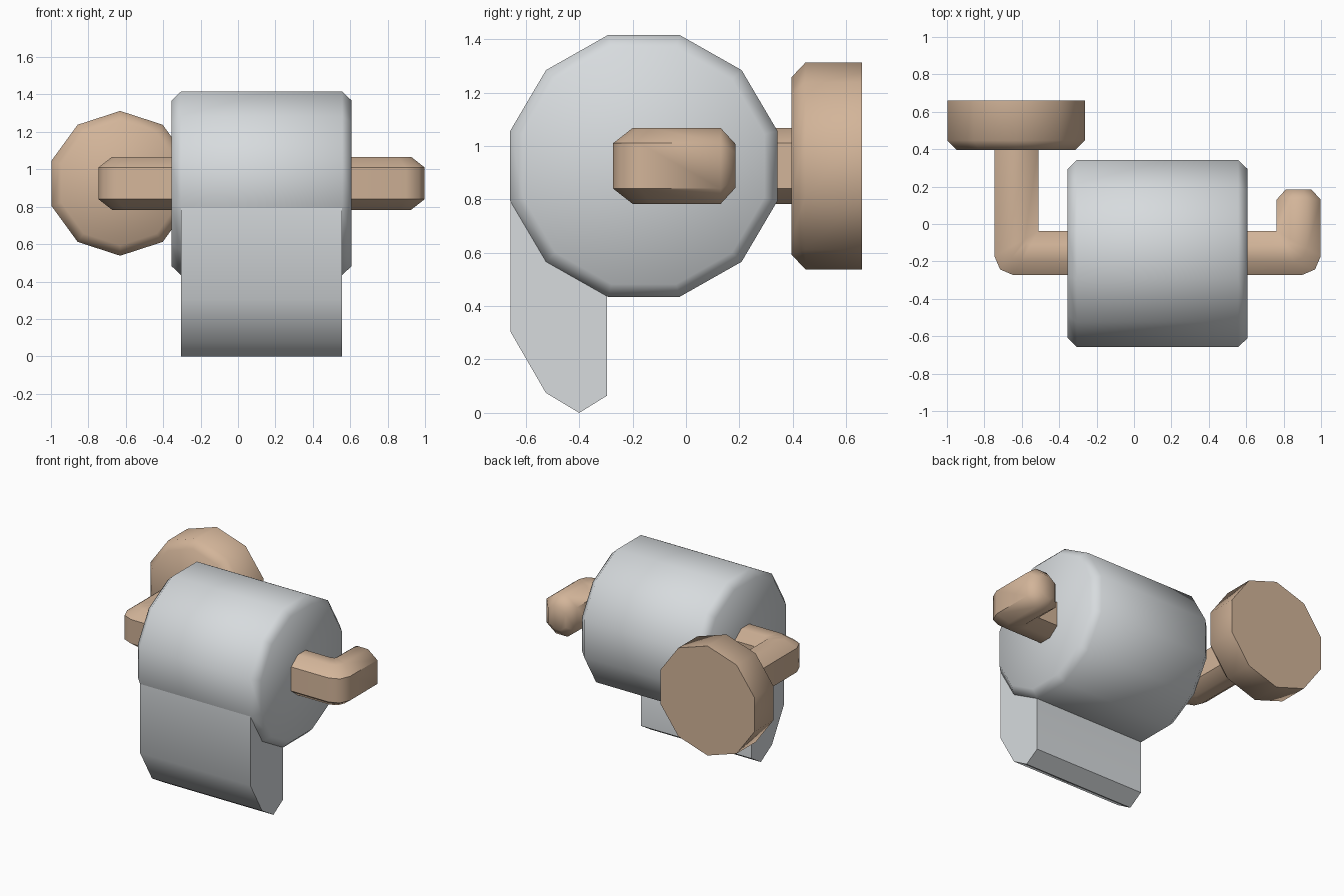
import bpy, bmesh, math

if "Cube" in bpy.data.objects:
    bpy.data.objects.remove(bpy.data.objects["Cube"])


def material(name, rgb):
    m = bpy.data.materials.new(name)
    m.diffuse_color = (*rgb, 1)
    m.use_nodes = True
    m.node_tree.nodes["Principled BSDF"].inputs["Base Color"].default_value = m.diffuse_color
    return m


PAPER = material("paper grey", (0.68, 0.71, 0.73))
WOOD = material("tan metal", (0.65, 0.46, 0.32))


def loft(name, rings, mat, angle=50):
    """Skin a list of equally sized point rings and cap both ends."""
    bm = bmesh.new()
    vs = [[bm.verts.new(p) for p in ring] for ring in rings]
    n = len(vs[0])
    for a, b in zip(vs, vs[1:]):
        for i in range(n):
            j = (i + 1) % n
            bm.faces.new((a[i], a[j], b[j], b[i]))
    bm.faces.new(vs[0])
    bm.faces.new(vs[-1])
    bmesh.ops.remove_doubles(bm, verts=bm.verts, dist=0.0005)
    bmesh.ops.recalc_face_normals(bm, faces=bm.faces)
    me = bpy.data.meshes.new(name)
    bm.to_mesh(me)
    bm.free()
    me.materials.append(mat)
    ob = bpy.data.objects.new(name, me)
    bpy.context.collection.objects.link(ob)
    bpy.ops.object.select_all(action='DESELECT')
    ob.select_set(True)
    bpy.context.view_layer.objects.active = ob
    bpy.ops.object.shade_smooth_by_angle(angle=math.radians(angle))
    return ob


def circle(n, r, start):
    return [(r * math.cos(start + 2 * math.pi * i / n),
             r * math.sin(start + 2 * math.pi * i / n)) for i in range(n)]


CY, CZ = -0.158, 0.925      # axis of roll and bar

# Paper roll: twelve-sided drum with chamfered ends
loft("paper_roll",
     [[(x, CY + a, CZ + b * 0.98) for a, b in circle(12, r, math.radians(15))]
      for x, r in ((-0.355, 0.468), (-0.305, 0.518), (0.557, 0.518), (0.607, 0.468))],
     PAPER)

# Hanging sheet: solid flap below the front of the roll
flap = [(-0.658, 0.80), (-0.658, 0.305), (-0.525, 0.075), (-0.40, 0.0),
        (-0.295, 0.065), (-0.295, 0.55), (-0.45, 0.80)]
loft("hanging_sheet", [[(x, y, z) for y, z in flap] for x in (-0.305, 0.557)], PAPER)

# Bar: chamfered section swept through two elbows, u points to the outer bend
U, W = 0.118, 0.142
section = [(U, 0.085), (0.045, W), (-0.045, W), (-U, 0.085),
           (-U, -0.085), (-0.045, -W), (0.045, -W), (U, -0.085)]


def arm_ring(cx, s, y, k=1.0):
    return [(cx + s * u * k, y, CZ + w * k) for u, w in section]


def elbow(cx, s):
    """Three rings from the arm round to the cross bar; the inner corner stays sharp."""
    rings = []
    for dx, dy in ((0, 1), (0.3, 0.3), (1, 0)):
        ring = []
        for u, w in section:
            b = 0.1 * (u + U) / (2 * U)
            ring.append((cx + s * (u - b * dx), CY + 0.003 - u + b * dy, CZ + w))
        rings.append(ring)
    return rings


RX, LX = 0.88, -0.628
loft("holder_bar",
     [arm_ring(RX, 1, 0.185, 0.58), arm_ring(RX, 1, 0.13)]
     + elbow(RX, 1) + elbow(LX, -1)[::-1] + [arm_ring(LX, -1, 0.42)], WOOD)

# Wall mount: ten-sided disc with a chamfered front rim
loft("wall_mount",
     [[(-0.63 + a, y, CZ + b) for a, b in circle(10, r, math.pi / 2)]
      for y, r in ((0.395, 0.332), (0.447, 0.387), (0.66, 0.387))], WOOD)
